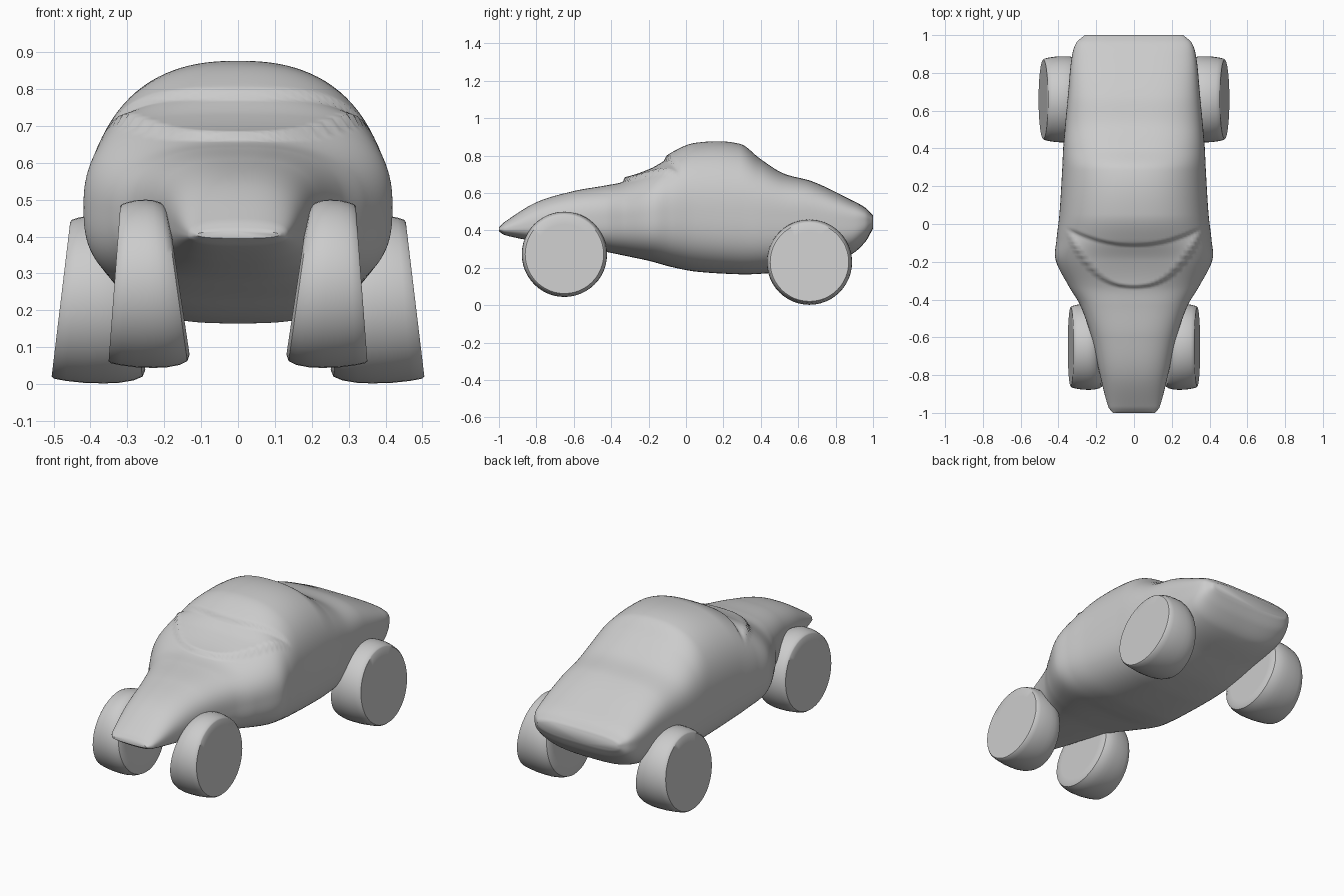
import bpy, bmesh
from math import sin, cos, pi, radians

if "Cube" in bpy.data.objects:
    bpy.data.objects.remove(bpy.data.objects["Cube"])

# Body stations: y, top z, bottom z, half width, widest z, top squareness, bottom squareness
STATIONS = [
    (-1.00, .415, .395, .11, .405, 2.5, 2.5),
    (-.97, .445, .375, .135, .405, 2.5, 2.5),
    (-.80, .550, .340, .180, .43, 2.6, 2.8),
    (-.60, .610, .310, .225, .45, 2.7, 2.8),
    (-.43, .640, .285, .285, .46, 2.7, 2.8),
    (-.33, .662, .265, .345, .47, 2.5, 2.8),
    (-.19, .735, .235, .415, .48, 2.5, 2.8),
    (-.08, .815, .205, .410, .49, 2.4, 2.8),
    (.05, .868, .180, .395, .49, 2.4, 2.8),
    (.29, .862, .165, .380, .49, 2.4, 2.9),
    (.40, .780, .168, .375, .48, 2.7, 2.9),
    (.52, .705, .180, .365, .47, 3.0, 2.9),
    (.68, .660, .215, .350, .46, 3.2, 2.9),
    (.88, .565, .270, .330, .44, 3.5, 3.0),
    (.96, .520, .340, .305, .45, 3.5, 3.0),
    (1.00, .480, .410, .260, .45, 3.2, 3.0),
]


def station(y):
    """Cubic interpolation through the stations."""
    S = STATIONS
    i = 0
    while i < len(S) - 2 and y > S[i + 1][0]:
        i += 1
    a, b = S[i], S[i + 1]
    p, q = S[max(i - 1, 0)], S[min(i + 2, len(S) - 1)]
    h = b[0] - a[0]
    t = (y - a[0]) / h
    out = []
    for k in range(1, 7):
        m0 = (b[k] - p[k]) / (b[0] - p[0]) * h
        m1 = (q[k] - a[k]) / (q[0] - a[0]) * h
        out.append((2*t**3 - 3*t*t + 1) * a[k] + (t**3 - 2*t*t + t) * m0
                   + (3*t*t - 2*t**3) * b[k] + (t**3 - t*t) * m1)
    return out


def smooth(v):
    v = min(max(v, 0), 1)
    return v * v * (3 - 2 * v)


def windscreen(x, y):
    """Raised lower lip and sunken upper edge of the crescent windscreen."""
    u = abs(x) / .37
    if u >= 1:
        return 0
    low, high = -.34 + .32 * u**2.5, -.105 + .10 * u**2
    if not low < y < high:
        return 0
    t = (y - low) / (high - low)
    d = .024 - .045 * t
    return d * smooth((y - low) / .015) * smooth((high - y) / .015) * smooth((1 - u) * 6)


def finish(bm, name, angle):
    bmesh.ops.recalc_face_normals(bm, faces=bm.faces)
    me = bpy.data.meshes.new(name)
    bm.to_mesh(me)
    bm.free()
    ob = bpy.data.objects.new(name, me)
    bpy.context.collection.objects.link(ob)
    bpy.ops.object.select_all(action='DESELECT')
    ob.select_set(True)
    bpy.context.view_layer.objects.active = ob
    bpy.ops.object.shade_smooth_by_angle(angle=radians(angle))
    return ob


def loft(rings, name, angle):
    bm = bmesh.new()
    loops = [[bm.verts.new(p) for p in r] for r in rings]
    n = len(loops[0])
    for a, b in zip(loops, loops[1:]):
        for i in range(n):
            j = (i + 1) % n
            bm.faces.new((a[i], a[j], b[j], b[i]))
    bm.faces.new(loops[0])
    bm.faces.new(loops[-1])
    return finish(bm, name, angle)


def body_ring(y, segs=112):
    top, bot, hw, mid, nt, nb = station(y)
    ring = []
    for i in range(segs):
        c, s = cos(2 * pi * i / segs), sin(2 * pi * i / segs)
        n, h = (nt, top - mid) if s >= 0 else (nb, mid - bot)
        r = (abs(c)**n + abs(s)**n) ** (-1 / n)
        x, z = hw * c * r, mid + h * s * r
        if s > 0:
            z += windscreen(x, y)
        ring.append((x, y, z))
    return ring


# Car body
loft([body_ring(-1 + 2 * i / 220) for i in range(221)], "body", 50)


def wheel(name, side, y, z, radius, x_in, x_out, lean_in, lean_out):
    """Tyre with rounded tread, wider at the ground than at the top."""
    profile = [(0, .70), (0, .84), (.04, .92), (.14, .965), (.3, .995), (.45, 1),
               (.65, .995), (.85, .97), (.97, .945), (1, .92), (1, .70)]
    rings = []
    for t, r in profile:
        ring = []
        for i in range(48):
            a = 2 * pi * i / 48
            dy, dz = radius * r * cos(a), radius * r * sin(a)
            x = (x_in + lean_in * dz) * (1 - t) + (x_out - lean_out * dz) * t
            ring.append((side * x, y + dy, z + dz))
        rings.append(ring)
    loft(rings, name, 35)


# Four wheels
for side, label in ((-1, "left"), (1, "right")):
    wheel("front_wheel_" + label, side, -.65, .272, .228, .16, .335, .15, .075)
    wheel("rear_wheel_" + label, side, .66, .23, .228, .28, .48, .15, .12)
